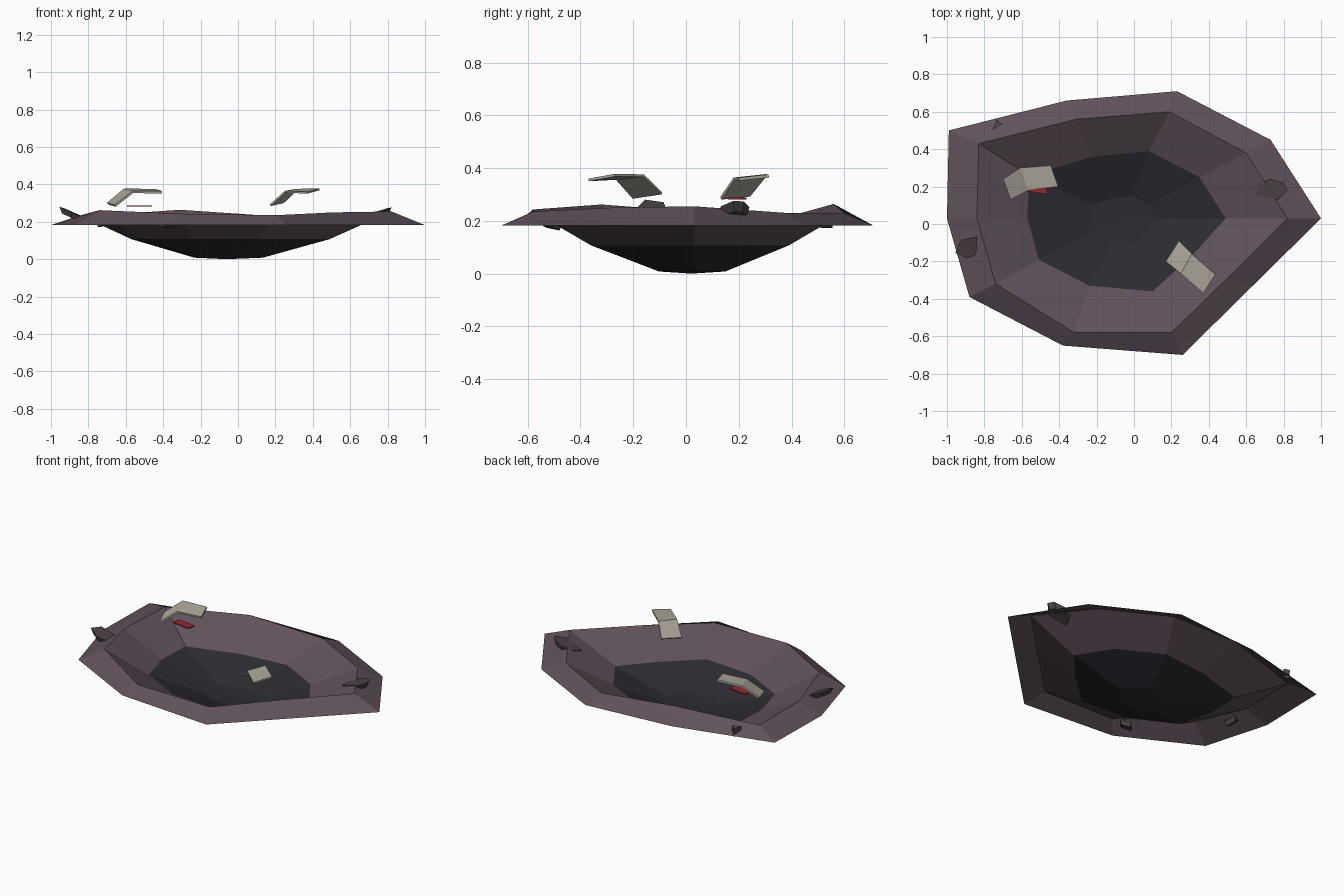
import bpy, bmesh
from mathutils import Vector

if "Cube" in bpy.data.objects:
    bpy.data.objects.remove(bpy.data.objects["Cube"])


def material(name, rgb):
    m = bpy.data.materials.new(name)
    m.diffuse_color = (*rgb, 1)
    m.use_nodes = True
    m.node_tree.nodes["Principled BSDF"].inputs["Base Color"].default_value = m.diffuse_color
    return m


SOIL = material("soil", (0.115, 0.082, 0.105))
DARK = material("dark_floor", (0.024, 0.024, 0.031))
ROCK = material("rock", (0.07, 0.056, 0.068))
PLATE = material("pale_plate", (0.42, 0.39, 0.33))
RED = material("red_strip", (0.3, 0.02, 0.03))


def make(name, verts, faces, mat):
    me = bpy.data.meshes.new(name)
    me.from_pydata([tuple(v) for v in verts], [], faces)
    me.materials.append(mat)
    bm = bmesh.new()
    bm.from_mesh(me)
    bmesh.ops.recalc_face_normals(bm, faces=bm.faces)
    if bm.faces and sum(f.normal.z * f.calc_area() for f in bm.faces) < -1e-3:
        bmesh.ops.reverse_faces(bm, faces=bm.faces)
    bm.to_mesh(me)
    bm.free()
    ob = bpy.data.objects.new(name, me)
    bpy.context.collection.objects.link(ob)
    return ob


def loft(name, rings, mat, tip=None):
    n = len(rings[0])
    verts = [v for r in rings for v in r]
    faces = [(k * n + i, k * n + (i + 1) % n, (k + 1) * n + (i + 1) % n, (k + 1) * n + i)
             for k in range(len(rings) - 1) for i in range(n)]
    if tip:
        b = (len(rings) - 1) * n
        verts.append(tip)
        faces += [(b + i, b + (i + 1) % n, len(verts) - 1) for i in range(n)]
    return make(name, verts, faces, mat)


# Crater: four ten-sided rings from the outer skirt down to the floor
outer = [(1, .03, .182), (.73, .45, .182), (.23, .71, .182), (-.36, .66, .182), (-.99, .5, .182),
         (-1, .03, .182), (-.88, -.39, .182), (-.38, -.65, .182), (.26, -.7, .182), (.63, -.335, .182)]
rim = [(.82, .03, .255), (.6, .38, .23), (.19, .6, .23), (-.31, .56, .264), (-.83, .43, .228),
       (-.84, .03, .235), (-.74, -.32, .262), (-.32, -.58, .243), (.2, -.58, .235), (.51, -.28, .25)]
inner = [(.49, .03, .107), (.35, .25, .107), (.08, .39, .107), (-.22, .36, .107), (-.56, .26, .107),
         (-.57, .03, .107), (-.51, -.19, .107), (-.24, -.33, .107), (.1, -.36, .107), (.31, -.17, .107)]
floor = [(-.05 + (x + .04) * .345, .025 + (y - .02) * .335, .008) for x, y, z in inner]
loft("crater_wall", [outer, rim, inner], SOIL)
loft("crater_floor", [inner, floor], DARK)
loft("crater_bottom", [floor], DARK, (-.06, .02, 0))


def slab(name, top, faces, thick, mat):
    """Closed slab made from a few top faces."""
    ob = make(name, top, faces, mat)
    mod = ob.modifiers.new("thickness", 'SOLIDIFY')
    mod.thickness = thick
    mod.offset = -1
    return ob


# Bent plates floating over the crater
bend = [(0, 1, 3, 2), (2, 3, 5, 4)]
slab("bent_plate_left", [(-.70, .24, .302), (-.66, .13, .29), (-.61, .30, .377),
                         (-.565, .18, .364), (-.445, .313, .376), (-.405, .20, .364)], bend, .012, PLATE)
slab("bent_plate_right", [(.24, -.09, .308), (.17, -.20, .292), (.31, -.16, .376),
                          (.25, -.265, .365), (.435, -.27, .378), (.37, -.37, .36)], bend, .01, PLATE)
# Red strip under the left plate
slab("red_strip", [(-.594, .178, .288), (-.47, .16, .288), (-.46, .21, .288), (-.584, .23, .288)],
     [(0, 1, 2, 3)], .007, RED)


# Loose rock shards on the rim: tilted flat polygons
def shard(name, outline, base, slope, thick, shrink=.8):
    cx = sum(p[0] for p in outline) / len(outline)
    cy = sum(p[1] for p in outline) / len(outline)
    n = len(outline)
    c = Vector((cx, cy, base))
    top = [Vector((x, y, base + (x - cx) * slope[0] + (y - cy) * slope[1])) for x, y in outline]
    low = [c + (p - c) * shrink - Vector((0, 0, thick)) for p in top]
    faces = [tuple(range(n)), tuple(range(2 * n - 1, n - 1, -1))]
    faces += [(i, n + i, n + (i + 1) % n, (i + 1) % n) for i in range(n)]
    make(name, top + low, faces, ROCK)


shard("rock_shard_left", [(-.955, -.155), (-.925, -.085), (-.84, -.07), (-.825, -.15), (-.89, -.185)],
      .251, (-.45, .05), .03)
shard("rock_shard_right", [(.645, .155), (.67, .215), (.73, .24), (.80, .22), (.82, .18), (.77, .13)],
      .25, (.33, .1), .035)
shard("rock_shard_back", [(-.755, .505), (-.705, .535), (-.735, .56)], .23, (.2, -.1), .055)
shard("rock_shard_front", [(-.43, -.53), (-.36, -.56), (-.32, -.51), (-.37, -.47)], .2, (.1, -.3), .025)
